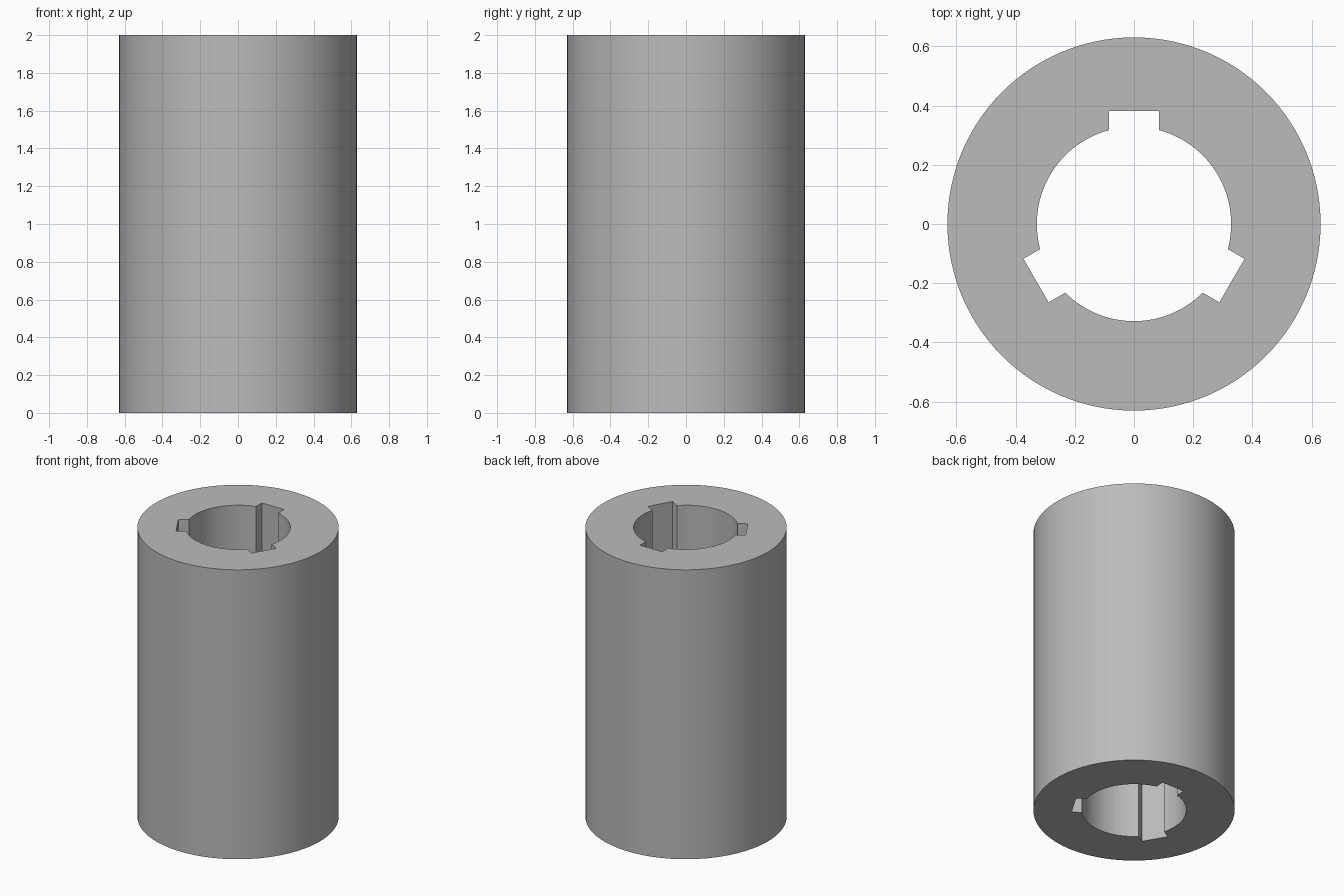
import bpy
import bmesh
import math
from mathutils import Matrix, Vector

OUTER_RADIUS = 0.63
BORE_RADIUS = 0.328
SLOT_HALF_WIDTH = 0.085
SLOT_DEPTH_RADIUS = 0.382
HEIGHT = 2.0
OUTER_SIDES = 120
ARC_STEPS = 32

cube = bpy.data.objects.get("Cube")
if cube:
    bpy.data.objects.remove(cube)

# Plain grey metal
metal = bpy.data.materials.new("grey_metal")
metal.use_nodes = True
grey = (0.5, 0.5, 0.5, 1.0)
metal.diffuse_color = grey
metal.node_tree.nodes["Principled BSDF"].inputs["Base Color"].default_value = grey


def polar(radius, angle):
    return Vector((radius * math.cos(angle), radius * math.sin(angle), 0))


def bore_outline():
    """Round bore with three rectangular keyways, one pointing to the back."""
    half = math.asin(SLOT_HALF_WIDTH / BORE_RADIUS)
    sweep = math.tau / 3 - 2 * half
    points = []
    for slot in range(3):
        angle = math.pi / 2 + slot * math.tau / 3
        turn = Matrix.Rotation(angle, 3, "Z")
        for side in (-SLOT_HALF_WIDTH, SLOT_HALF_WIDTH):
            points.append(turn @ Vector((SLOT_DEPTH_RADIUS, side, 0)))
        for step in range(ARC_STEPS + 1):
            points.append(polar(BORE_RADIUS, angle + half + sweep * step / ARC_STEPS))
    return points


def add_loop(bm, points):
    verts = [bm.verts.new(p) for p in points]
    return [bm.edges.new((v, verts[i - 1])) for i, v in enumerate(verts)]


# Ring-shaped cross-section, extruded to the full height
bm = bmesh.new()
rim = [polar(OUTER_RADIUS, math.tau * i / OUTER_SIDES) for i in range(OUTER_SIDES)]
edges = add_loop(bm, rim) + add_loop(bm, bore_outline())
bmesh.ops.triangle_fill(bm, edges=edges, use_beauty=True, use_dissolve=False)
grown = bmesh.ops.extrude_face_region(bm, geom=bm.faces[:], use_keep_orig=True)
top_verts = [g for g in grown["geom"] if isinstance(g, bmesh.types.BMVert)]
bmesh.ops.translate(bm, verts=top_verts, vec=(0, 0, HEIGHT))
bmesh.ops.recalc_face_normals(bm, faces=bm.faces[:])

mesh = bpy.data.meshes.new("keyed_sleeve")
bm.to_mesh(mesh)
bm.free()
mesh.materials.append(metal)
sleeve = bpy.data.objects.new("keyed_sleeve", mesh)
bpy.context.collection.objects.link(sleeve)

# Smooth round walls, crisp rims and keyway corners
bpy.ops.object.select_all(action="DESELECT")
sleeve.select_set(True)
bpy.context.view_layer.objects.active = sleeve
bpy.ops.object.shade_smooth_by_angle(angle=math.radians(30))
